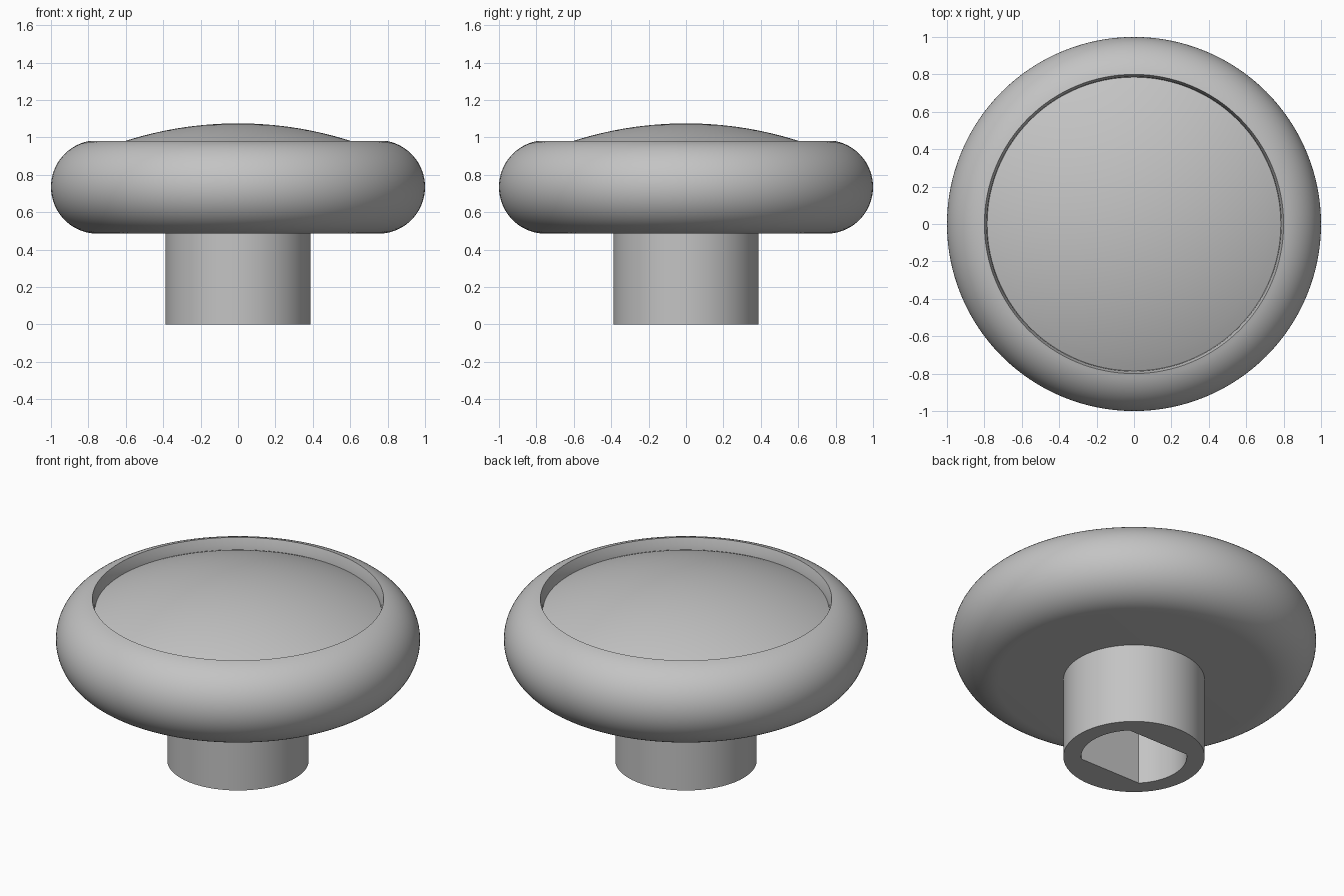
import bpy, bmesh, math

SEGMENTS = 128

# Remove the default cube
cube = bpy.data.objects.get("Cube")
if cube:
    bpy.data.objects.remove(cube, do_unlink=True)

grey = bpy.data.materials.new("plain grey")
grey.use_nodes = True
grey.diffuse_color = (0.55, 0.55, 0.55, 1)
grey.node_tree.nodes["Principled BSDF"].inputs["Base Color"].default_value = grey.diffuse_color


def loft(name, outlines, start_cap=None, end_cap=None):
    """Join outlines (radius as a function of angle, height) with quads and close the ends."""
    bm = bmesh.new()
    rings = []
    for radius, z in outlines:
        ring = []
        for i in range(SEGMENTS):
            a = math.tau * i / SEGMENTS
            r = radius(a)
            ring.append(bm.verts.new((r * math.cos(a), r * math.sin(a), z)))
        rings.append(ring)
    for lower, upper in zip(rings, rings[1:]):
        for i in range(SEGMENTS):
            j = (i + 1) % SEGMENTS
            bm.faces.new((lower[i], lower[j], upper[j], upper[i]))
    if start_cap:
        bm.faces.new(rings[0])
    if end_cap is not None:
        tip = bm.verts.new((0, 0, end_cap))
        for i in range(SEGMENTS):
            bm.faces.new((rings[-1][i], rings[-1][(i + 1) % SEGMENTS], tip))
    bmesh.ops.recalc_face_normals(bm, faces=bm.faces)
    mesh = bpy.data.meshes.new(name)
    bm.to_mesh(mesh)
    bm.free()
    mesh.materials.append(grey)
    obj = bpy.data.objects.new(name, mesh)
    bpy.context.collection.objects.link(obj)
    bpy.ops.object.select_all(action="DESELECT")
    obj.select_set(True)
    bpy.context.view_layer.objects.active = obj
    bpy.ops.object.shade_smooth_by_angle(angle=math.radians(25))
    return obj


def circle(r):
    return lambda a: r


# Knob cap: flat base, rounded rim, recessed dome
edge = 0.25
rim_r = 0.80
profile = []
end_angle = math.acos((rim_r - 0.75) / edge)
for i in range(33):
    a = -math.pi / 2 + (math.pi / 2 + end_angle) * i / 32
    profile.append((0.75 + edge * math.cos(a), 0.735 + edge * math.sin(a)))
profile += [(0.788, 0.94), (0.785, 0.912)]
dome_top, dome_radius = 1.075, 1.98
for i in range(1, 20):
    r = 0.785 * (1 - i / 20)
    profile.append((r, dome_top - dome_radius + math.sqrt(dome_radius ** 2 - r * r)))
loft("knob_cap", [(circle(r), z) for r, z in profile], start_cap=True, end_cap=dome_top)

# Stem: round tube with a shaft socket that has two flat sides
socket_r = 0.29
flat = socket_r * math.sin(math.pi / 4)


def socket(a):
    return min(socket_r, flat / max(abs(math.sin(a)), 0.001))


stem_r = circle(0.388)
loft("stem", [(stem_r, 0.5), (stem_r, 0), (socket, 0), (socket, 0.48)], end_cap=0.48)
